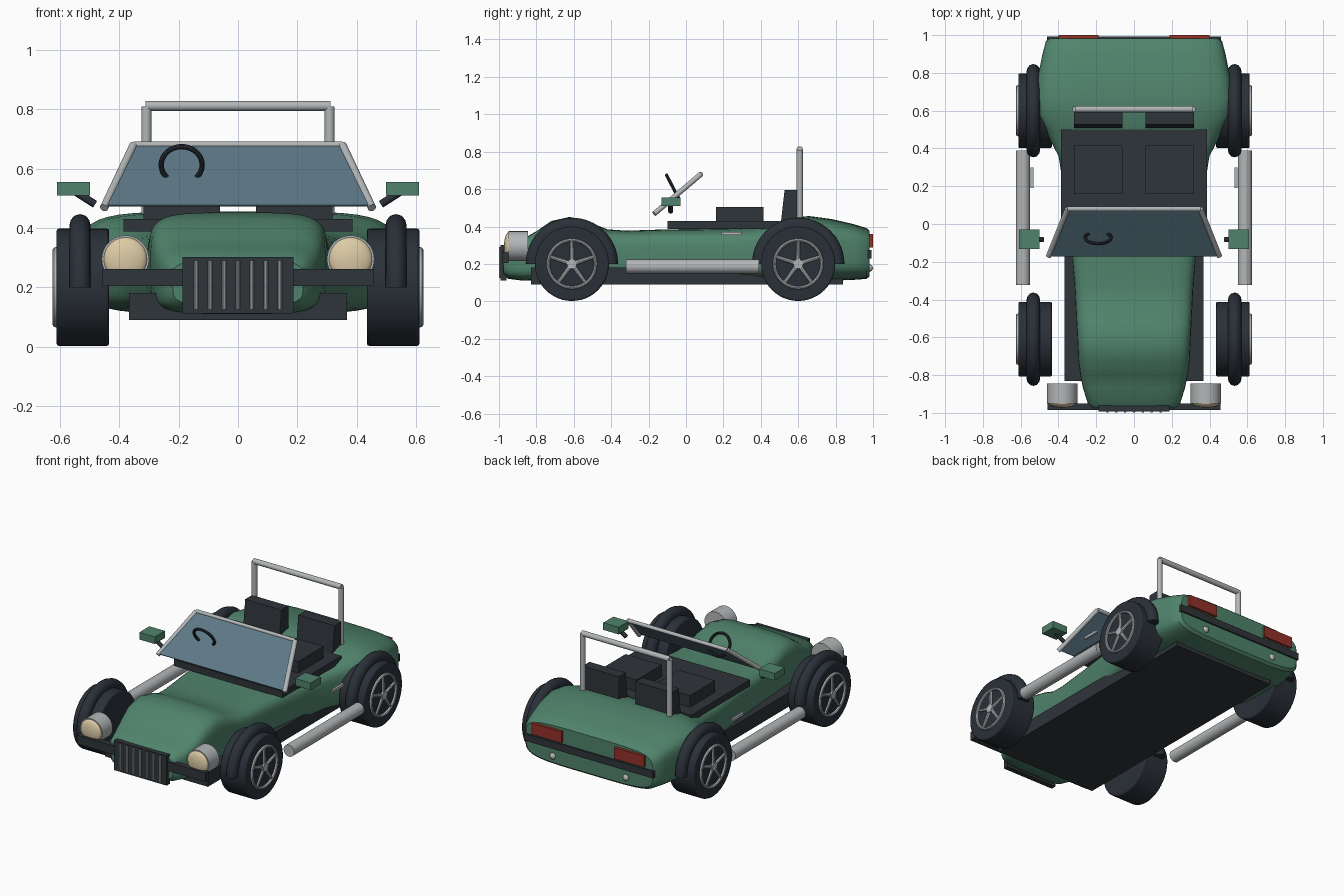
import bpy, bmesh, math
from mathutils import Vector, Matrix

if "Cube" in bpy.data.objects:
    bpy.data.objects.remove(bpy.data.objects["Cube"])


def mat(name, rgb):
    m = bpy.data.materials.new(name)
    m.diffuse_color = (*rgb, 1)
    m.use_nodes = True
    m.node_tree.nodes["Principled BSDF"].inputs["Base Color"].default_value = m.diffuse_color
    return m


GREEN = mat("green_paint", (0.08, 0.23, 0.15))
DARK = mat("dark_trim", (0.028, 0.035, 0.042))
RUBBER = mat("rubber", (0.023, 0.030, 0.040))
SILVER = mat("silver", (0.45, 0.47, 0.48))
CREAM = mat("lamp_cream", (0.72, 0.60, 0.38))
RED = mat("lamp_red", (0.30, 0.03, 0.022))
GLASS = mat("glass_blue", (0.11, 0.19, 0.24))


def finish(name, bm, m, smooth=True):
    bmesh.ops.recalc_face_normals(bm, faces=bm.faces)
    me = bpy.data.meshes.new(name)
    bm.to_mesh(me)
    bm.free()
    ob = bpy.data.objects.new(name, me)
    bpy.context.collection.objects.link(ob)
    me.materials.append(m)
    if smooth:
        bpy.ops.object.select_all(action='DESELECT')
        ob.select_set(True)
        bpy.context.view_layer.objects.active = ob
        bpy.ops.object.shade_smooth_by_angle(angle=math.radians(35))
    return ob


def box(name, x, y, z, m):
    bm = bmesh.new()
    bmesh.ops.create_cube(bm, size=1)
    for v in bm.verts:
        v.co = [(a[0] + a[1]) / 2 + c * (a[1] - a[0]) for a, c in zip((x, y, z), v.co)]
    return finish(name, bm, m, False)


def rod(name, a, b, r, m, r2=None, n=24):
    a, b = Vector(a), Vector(b)
    bm = bmesh.new()
    rot = Vector((0, 0, 1)).rotation_difference(b - a).to_matrix().to_4x4()
    bmesh.ops.create_cone(bm, cap_ends=True, segments=n, radius1=r, radius2=r if r2 is None else r2,
                          depth=(b - a).length, matrix=Matrix.Translation((a + b) / 2) @ rot)
    return finish(name, bm, m)


def ball(name, c, size, m):
    bm = bmesh.new()
    bmesh.ops.create_uvsphere(bm, u_segments=24, v_segments=12, radius=1)
    for v in bm.verts:
        v.co = [p + q * s for p, q, s in zip(c, v.co, size)]
    return finish(name, bm, m)


def bridge(bm, rings, closed=False):
    n = len(rings[0])
    pairs = list(zip(rings, rings[1:])) + ([(rings[-1], rings[0])] if closed else [])
    for p, q in pairs:
        for i in range(n):
            bm.faces.new((p[i], p[(i + 1) % n], q[(i + 1) % n], q[i]))
    if not closed:
        bm.faces.new(rings[0])
        bm.faces.new(rings[-1])


def ring(name, c, major, ru, rv, u, v, w, m, arc=2 * math.pi, steps=40, n=10):
    """Sweep an elliptical section around axis w; u and v span the ring plane."""
    c, u, v, w = map(Vector, (c, u, v, w))
    bm, rings = bmesh.new(), []
    full = arc > 6.2
    for i in range(steps + (0 if full else 1)):
        t = arc * i / steps
        d = u * math.cos(t) + v * math.sin(t)
        rings.append([bm.verts.new(c + d * (major + ru * math.cos(2 * math.pi * k / n))
                                   + w * rv * math.sin(2 * math.pi * k / n)) for k in range(n)])
    bridge(bm, rings, full)
    return finish(name, bm, m)


# Body shell: rounded-box sections of (y, half width, bottom, top)
sections = [(-0.975, 0.22, 0.14, 0.29), (-0.95, 0.245, 0.12, 0.315), (-0.87, 0.27, 0.11, 0.335),
            (-0.80, 0.285, 0.11, 0.375), (-0.72, 0.295, 0.11, 0.43), (-0.62, 0.30, 0.11, 0.452),
            (-0.52, 0.305, 0.11, 0.425), (-0.42, 0.31, 0.11, 0.385), (-0.32, 0.315, 0.11, 0.378),
            (-0.10, 0.335, 0.11, 0.385), (0.20, 0.375, 0.11, 0.388), (0.36, 0.40, 0.11, 0.395),
            (0.50, 0.475, 0.11, 0.428), (0.57, 0.515, 0.11, 0.45), (0.66, 0.528, 0.11, 0.456),
            (0.78, 0.51, 0.11, 0.44), (0.90, 0.485, 0.115, 0.412), (0.965, 0.468, 0.12, 0.392),
            (0.982, 0.45, 0.135, 0.378)]
bm, rings = bmesh.new(), []
for y, w, z0, z1 in sections:
    row = []
    for k in range(40):
        t = 2 * math.pi * (k + 0.5) / 40
        px, pz = (math.copysign(abs(f(t)) ** 0.42, f(t)) for f in (math.cos, math.sin))
        row.append(bm.verts.new((w * px, y, (z0 + z1) / 2 + (z1 - z0) / 2 * pz)))
    rings.append(row)
bridge(bm, rings)
finish("body_shell", bm, GREEN)

# Chassis and cockpit
box("chassis", (-0.367, 0.367), (-0.83, 0.84), (0.09, 0.18), DARK)
box("cockpit_deck", (-0.387, 0.387), (-0.10, 0.50), (0.388, 0.43), DARK)

# Grille and bumpers
box("grille_plate", (-0.188, 0.188), (-0.993, -0.96), (0.112, 0.302), DARK)
for i in range(7):
    x = -0.141 + 0.047 * i
    rod("grille_slat", (x, -0.993, 0.125), (x, -0.993, 0.29), 0.007, SILVER, n=10)
box("front_bumper", (-0.457, 0.457), (-0.985, -0.95), (0.205, 0.262), DARK)
box("rear_bumper", (-0.46, 0.46), (0.965, 0.992), (0.23, 0.275), DARK)

# Windscreen
bm = bmesh.new()
lo, hi = ((0.455, -0.17, 0.475), (0.35, 0.078, 0.68))
off = Vector((0, -0.64, 0.77)) * 0.004
front, back = [[bm.verts.new(Vector(p) + off * s) for p in
                (lo, hi, (-hi[0], *hi[1:]), (-lo[0], *lo[1:]))] for s in (1, -1)]
bridge(bm, [front, back])
finish("windscreen_glass", bm, GLASS, False)
rod("windscreen_top_rail", (-0.352, 0.08, 0.68), (0.352, 0.08, 0.68), 0.012, SILVER)

# Steering wheel and column
tilt = Vector((0, -0.46, 0.89))
axle = Vector((0, -0.89, -0.46))
ring("steering_wheel", (-0.19, -0.072, 0.613), 0.069, 0.009, 0.009, (1, 0, 0), tilt, axle, RUBBER)

# Roll bar
rod("roll_bar_top", (-0.312, 0.608, 0.812), (0.312, 0.608, 0.812), 0.017, SILVER)

for s in (-1, 1):
    def span(a, b):
        return tuple(sorted((s * a, s * b)))

    rod("windscreen_side_rail", (s * 0.452, -0.17, 0.468), (s * 0.352, 0.08, 0.68), 0.014, SILVER)
    rod("roll_bar_post", (s * 0.309, 0.608, 0.43), (s * 0.309, 0.608, 0.81), 0.017, SILVER)

    # Seats
    box("seat_cushion", span(0.06, 0.318), (0.16, 0.415), (0.42, 0.505), DARK)
    seat = box("seat_back", span(0.06, 0.318), (0.505, 0.597), (0.40, 0.595), DARK)
    for v in seat.data.vertices:
        if v.co.z > 0.5 and v.co.y < 0.55:
            v.co.y = 0.527

    # Headlights
    rod("headlight_shell", (s * 0.38, -0.845, 0.295), (s * 0.38, -0.95, 0.295), 0.08, SILVER, n=32)
    ball("headlight_lens", (s * 0.38, -0.947, 0.295), (0.074, 0.026, 0.074), CREAM)

    # Tail lights and rear knobs
    box("tail_light", span(0.187, 0.40), (0.96, 1.0), (0.288, 0.36), RED)
    ball("rear_knob", (s * 0.26, 0.978, 0.178), (0.021, 0.021, 0.021), SILVER)

    # Side pipes, handles, mirrors
    rod("side_pipe", (s * 0.588, -0.322, 0.187), (s * 0.588, 0.39, 0.187), 0.038, SILVER)
    box("door_handle", span(0.533, 0.547), (0.19, 0.298), (0.355, 0.372), SILVER)
    box("mirror", span(0.50, 0.61), (-0.132, -0.03), (0.51, 0.556), GREEN)
    rod("mirror_stalk", (s * 0.545, -0.082, 0.52), (s * 0.482, -0.082, 0.48), 0.013, RUBBER, n=12)

    # Wheels with ring, spokes and hub, and mudguards
    for wy in (-0.61, 0.60):
        c = Vector((s * 0.52, wy, 0.2))
        tyre = rod("tyre", (s * 0.435, wy, 0.2), (s * 0.612, wy, 0.2), 0.198, RUBBER, n=48)
        bev = tyre.modifiers.new("edge", 'BEVEL')
        bev.width, bev.segments, bev.limit_method = 0.008, 2, 'ANGLE'
        face = Vector((s * 0.612, wy, 0.2))
        ring("rim", face, 0.127, 0.009, 0.013, (0, 1, 0), (0, 0, 1), (1, 0, 0), SILVER, n=8)
        for i in range(5):
            a = math.pi / 2 + i * 2 * math.pi / 5
            d = Vector((0, math.cos(a), math.sin(a)))
            rod("spoke", face + d * 0.015, face + d * 0.125, 0.012, SILVER, 0.009, 8)
        rod("hub", face, face + Vector((s * 0.013, 0, 0)), 0.026, SILVER)
        ring("mudguard", (s * 0.533, wy, 0.2), 0.208, 0.039, 0.036,
             (0, 1, 0), (0, 0, 1), (1, 0, 0), RUBBER, arc=math.pi, steps=32, n=12)
